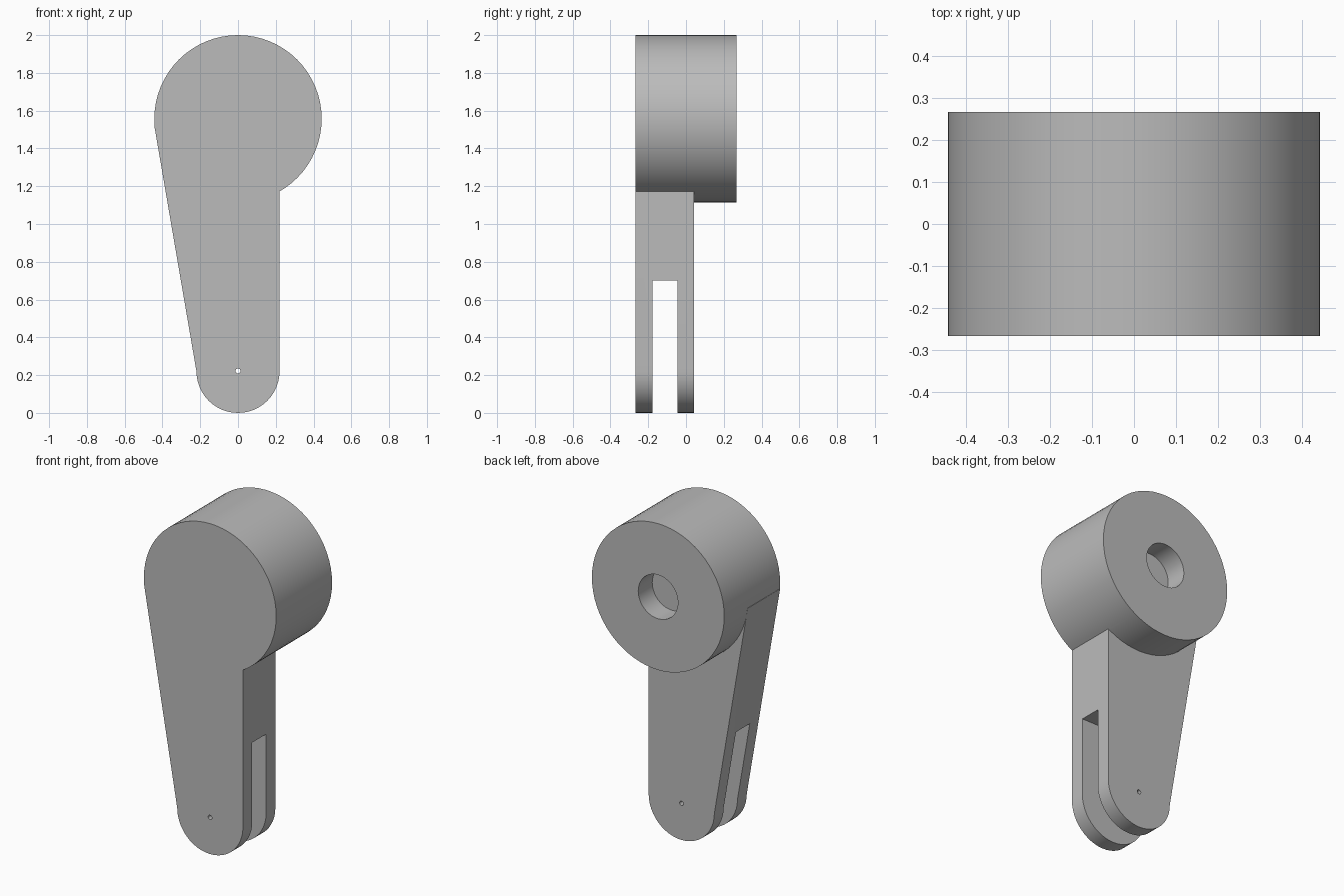
import bpy
import bmesh
from math import sin, cos, pi, radians

cube = bpy.data.objects.get("Cube")
if cube:
    bpy.data.objects.remove(cube, do_unlink=True)

grey = bpy.data.materials.new("plain_grey")
grey.use_nodes = True
colour = (0.5, 0.5, 0.5, 1)
grey.diffuse_color = colour
grey.node_tree.nodes["Principled BSDF"].inputs["Base Color"].default_value = colour

FRONT, BACK = -0.267, 0.267
ARM_BACK = 0.043
HEAD_Z, HEAD_R = 1.557, 0.443
TIP_R = 0.22


def arc(z, r, start, end, n):
    """Points (x, z) along an arc about (0, z)."""
    return [(r * cos(start + (end - start) * i / n),
             z + r * sin(start + (end - start) * i / n)) for i in range(n + 1)]


def circle(z, r, n):
    return arc(z, r, 0, 2 * pi, n)[:-1]


def prism(name, profile, y0, y1):
    """Extrude an x-z profile from y0 to y1."""
    bm = bmesh.new()
    face = bm.faces.new([bm.verts.new((x, y0, z)) for x, z in profile])
    side = bmesh.ops.extrude_face_region(bm, geom=[face])["geom"]
    moved = [v for v in side if isinstance(v, bmesh.types.BMVert)]
    bmesh.ops.translate(bm, verts=moved, vec=(0, y1 - y0, 0))
    bmesh.ops.recalc_face_normals(bm, faces=bm.faces)
    mesh = bpy.data.meshes.new(name)
    bm.to_mesh(mesh)
    bm.free()
    mesh.materials.append(grey)
    obj = bpy.data.objects.new(name, mesh)
    bpy.context.collection.objects.link(obj)
    return obj


def combine(target, other, operation):
    """Apply an exact boolean and remove the helper."""
    bpy.context.view_layer.objects.active = target
    mod = target.modifiers.new(operation, 'BOOLEAN')
    mod.object = other
    mod.operation = operation
    mod.solver = 'EXACT'
    bpy.ops.object.modifier_apply(modifier=mod.name)
    bpy.data.objects.remove(other, do_unlink=True)


# Round head at the top
lever = prism("lever_arm", circle(HEAD_Z, HEAD_R, 64), FRONT, BACK)

# Tapered arm with a round tip, straight on its left side
outline = arc(TIP_R, TIP_R, 0, -pi, 24)
outline += [(-HEAD_R, 1.52), (0, HEAD_Z), (TIP_R, 1.45)]
combine(lever, prism("arm", outline, FRONT, ARM_BACK), 'UNION')

# Fork slot, pin hole and blind socket in the back of the head
slot = [(-1, -0.1), (1, -0.1), (1, 0.7), (-1, 0.7)]
combine(lever, prism("slot_cutter", slot, -0.178, -0.046), 'DIFFERENCE')
combine(lever, prism("pin_cutter", circle(0.222, 0.013, 16), -0.4, 0.2), 'DIFFERENCE')
combine(lever, prism("socket_cutter", circle(HEAD_Z, 0.133, 40), 0.133, 0.4), 'DIFFERENCE')

# Smooth curved walls, crisp edges
bpy.ops.object.select_all(action='DESELECT')
lever.select_set(True)
bpy.context.view_layer.objects.active = lever
bpy.ops.object.shade_smooth_by_angle(angle=radians(25))
